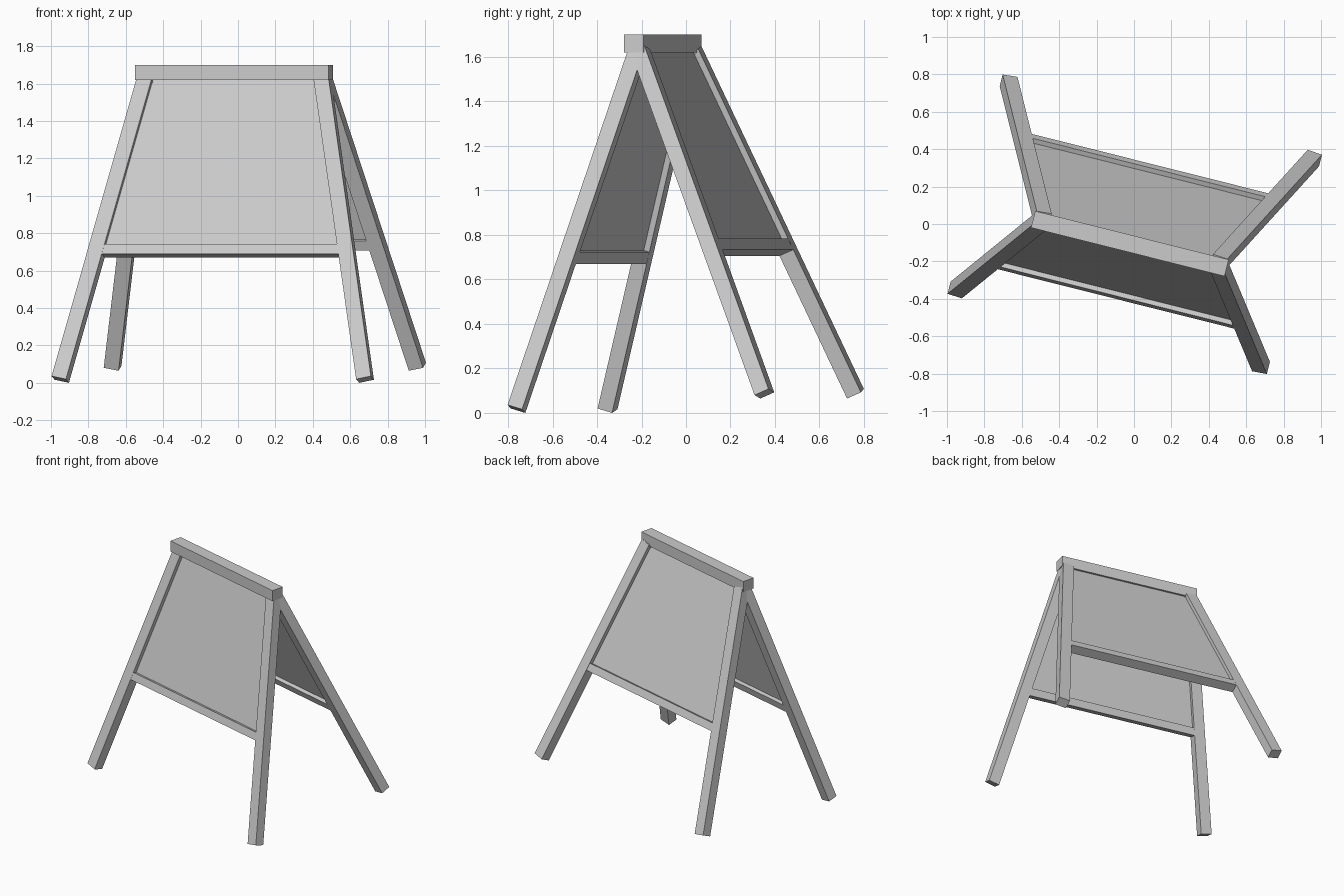
import bpy, bmesh, math
from mathutils import Matrix, Vector

cube = bpy.data.objects.get("Cube")
if cube:
    bpy.data.objects.remove(cube, do_unlink=True)

# One plain grey for the whole sign
grey = bpy.data.materials.new("light_grey")
grey.use_nodes = True
COLOUR = (0.6, 0.6, 0.6, 1)
grey.diffuse_color = COLOUR
grey.node_tree.nodes["Principled BSDF"].inputs["Base Color"].default_value = COLOUR

HINGE_Z = 1.62
BAR_SIZE = (1.067, 0.092, 0.08)
LEG_WIDTH, LEG_DEPTH = 0.082, 0.07
LEG_TOP, LEG_FOOT = Vector((0.487, 0)), Vector((0.84, -1.67))
RAIL_TOP, RAIL_BOTTOM = -0.925, -0.98

# The sign stands turned about the vertical
stand = Matrix.Translation((-0.022, -0.105, 0)) @ Matrix.Rotation(math.radians(-14.1), 4, "Z")


def prism(name, outline, depth, matrix):
    """Extrude a flat outline evenly to both sides of its plane."""
    bm = bmesh.new()
    face = bm.faces.new([bm.verts.new((x, y, -depth / 2)) for x, y in outline])
    top = bmesh.ops.extrude_face_region(bm, geom=[face])["geom"]
    bmesh.ops.translate(bm, vec=(0, 0, depth),
                        verts=[v for v in top if isinstance(v, bmesh.types.BMVert)])
    bmesh.ops.recalc_face_normals(bm, faces=bm.faces)
    mesh = bpy.data.meshes.new(name)
    bm.to_mesh(mesh)
    bm.free()
    mesh.materials.append(grey)
    obj = bpy.data.objects.new(name, mesh)
    obj.matrix_world = matrix
    bpy.context.collection.objects.link(obj)
    return obj


def leg_x(y):
    """Centre line of a leg at a height on the frame."""
    return LEG_TOP.x + (LEG_FOOT.x - LEG_TOP.x) * y / LEG_FOOT.y


def frame(label, tilt, offset, turn):
    matrix = (stand @ Matrix.Translation((0, offset, HINGE_Z))
              @ Matrix.Rotation(turn, 4, "Z")
              @ Matrix.Rotation(math.radians(90 - tilt), 4, "X"))

    # Splayed legs, cut square at the foot
    along = (LEG_FOOT - LEG_TOP).normalized()
    across = Vector((-along.y, along.x)) * LEG_WIDTH / 2
    top = LEG_TOP - along * 0.01
    corners = [top - across, top + across, LEG_FOOT + across, LEG_FOOT - across]
    for side, sign in (("left", 1), ("right", -1)):
        if turn:
            side = "right" if side == "left" else "left"
        prism(f"{label}_{side}_leg", [(sign * p.x, p.y) for p in corners], LEG_DEPTH, matrix)

    # Lower rail and thin board, both tucked between the legs
    for part, high, low, depth in (("rail", RAIL_TOP, RAIL_BOTTOM, LEG_DEPTH - 0.001),
                                   ("board", 0.01, RAIL_TOP - 0.01, 0.016)):
        a, b = leg_x(high), leg_x(low)
        prism(f"{label}_{part}", [(-a, high), (a, high), (b, low), (-b, low)], depth, matrix)


frame("front", 16.4, 0.005, 0)
frame("back", 23.3, 0.022, math.pi)

# Top bar joining the two frames
w, d, h = (s / 2 for s in BAR_SIZE)
prism("top_bar", [(-w, -d), (w, -d), (w, d), (-w, d)], 2 * h,
      stand @ Matrix.Translation((0, 0, HINGE_Z + h)))
